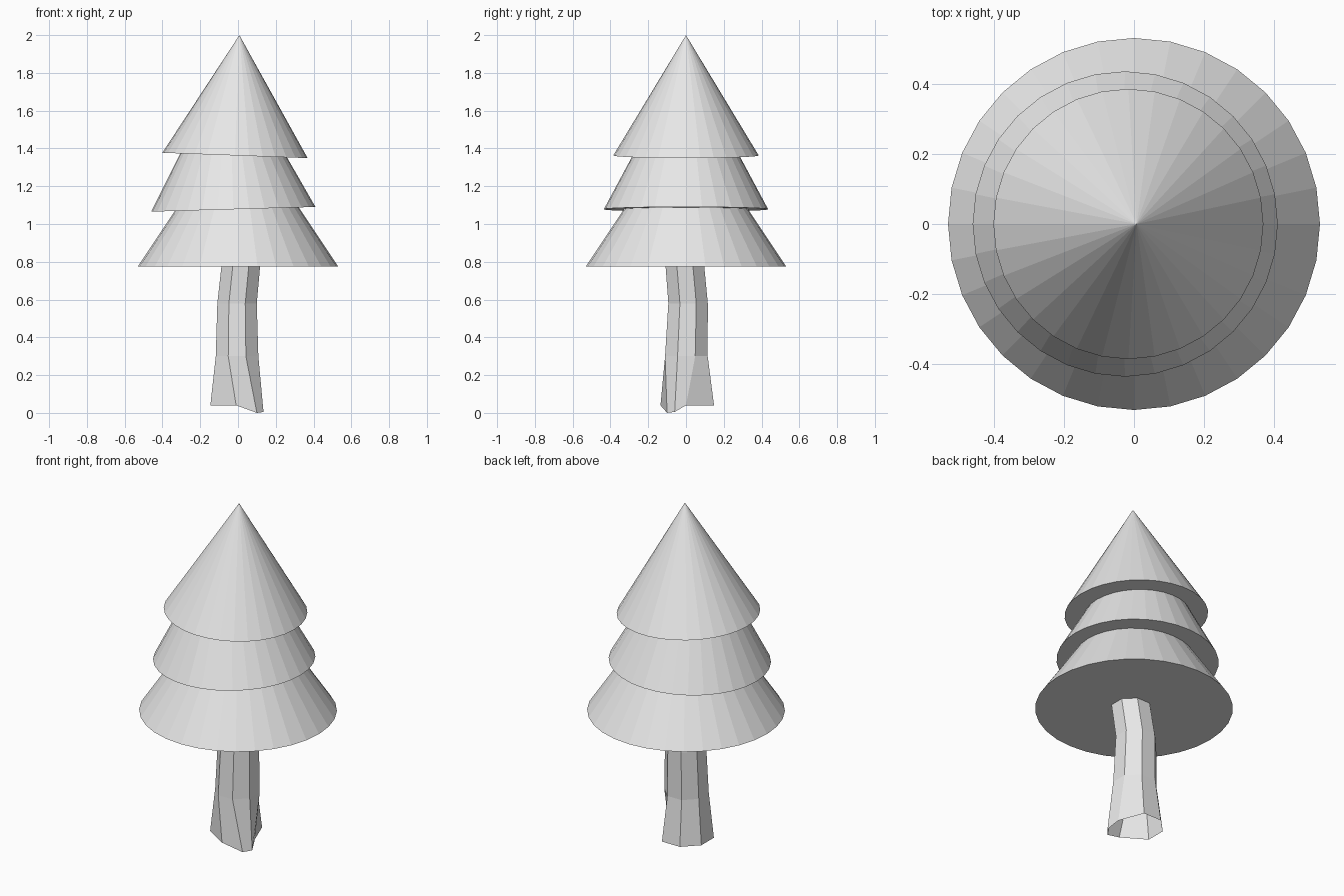
import bpy
import bmesh
from math import cos, sin, radians
from mathutils import Matrix, Vector

cube = bpy.data.objects.get("Cube")
if cube:
    bpy.data.objects.remove(cube)

# One plain grey for the whole tree
GREY = (0.8, 0.8, 0.8, 1.0)
grey = bpy.data.materials.new("plain_grey")
grey.use_nodes = True
grey.diffuse_color = GREY
bsdf = next(n for n in grey.node_tree.nodes if n.type == "BSDF_PRINCIPLED")
bsdf.inputs["Base Color"].default_value = GREY


def make_object(name, bm):
    mesh = bpy.data.meshes.new(name)
    bm.to_mesh(mesh)
    bm.free()
    mesh.materials.append(grey)
    obj = bpy.data.objects.new(name, mesh)
    bpy.context.collection.objects.link(obj)
    return obj


def foliage_tier(name, base, radius, top_radius, height, tilt):
    """Flat-sided cone standing on its base centre, leaning along x."""
    bm = bmesh.new()
    bmesh.ops.create_cone(bm, cap_ends=True, segments=32, radius1=radius,
                          radius2=top_radius, depth=height)
    bmesh.ops.translate(bm, verts=bm.verts, vec=(0, 0, height / 2))
    bmesh.ops.remove_doubles(bm, verts=bm.verts, dist=0.0001)
    lean = Matrix.Rotation(radians(tilt), 4, "Y")
    bm.transform(Matrix.Translation(base) @ lean)
    return make_object(name, bm)


# Foliage: three stacked tiers, the upper two slightly crooked
foliage_tier("lower_foliage", (0, 0, 0.775), 0.53, 0.23, 0.45, 0)
foliage_tier("middle_foliage", (-0.025, 0, 1.078), 0.435, 0.21, 0.42, -1.65)
foliage_tier("top_foliage", (-0.016, 0, 1.363), 0.385, 0, 0.637, 2.1)

# Trunk: bent eight-sided tube, open below, given as (x, y, z, radius) rings
SIDES = 8
rings = [
    (-0.005, 0.007, 0.04, 0.153),
    (-0.005, 0.002, 0.30, 0.122),
    (-0.005, 0.011, 0.58, 0.113),
    (0.022, -0.012, 0.85, 0.110),
]
bm = bmesh.new()
loops = []
for x, y, z, r in rings:
    angles = [radians(360 / SIDES * (i + 0.5)) for i in range(SIDES)]
    loops.append([bm.verts.new((x + r * cos(a), y + r * sin(a), z)) for a in angles])
for low, high in zip(loops, loops[1:]):
    for i in range(SIDES):
        j = (i + 1) % SIDES
        bm.faces.new((low[i], low[j], high[j], high[i]))

# Root spur reaching the ground at the front corner
spur = {
    0: (0.11, 0.0, 0.04),
    7: (0.135, -0.06, 0.005),
    6: (0.10, -0.10, 0.0),
    5: (-0.01, -0.135, 0.04),
}
for index, point in spur.items():
    loops[0][index].co = Vector(point)
make_object("trunk", bm)
